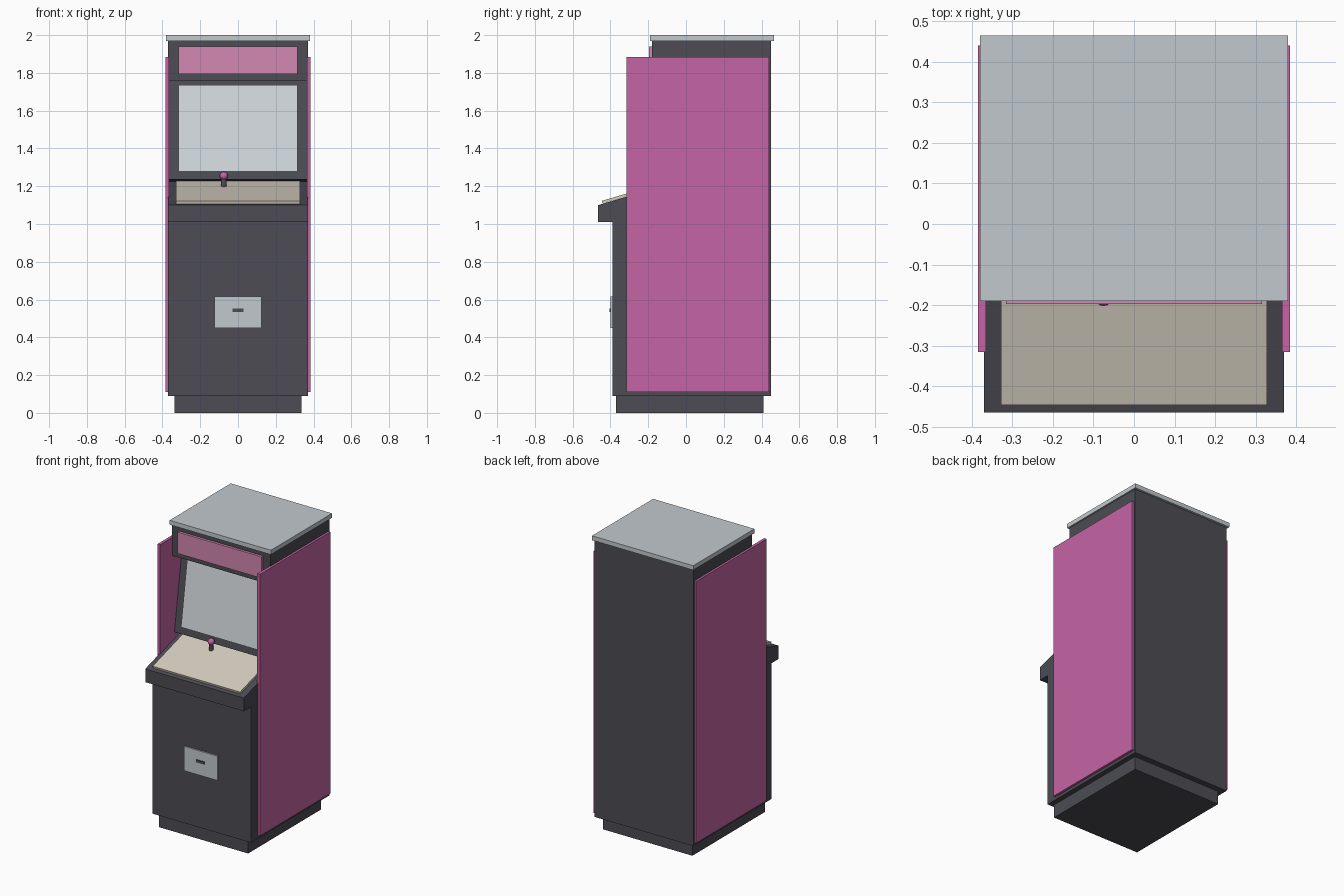
import bpy, bmesh
from mathutils import Vector

if "Cube" in bpy.data.objects:
    bpy.data.objects.remove(bpy.data.objects["Cube"], do_unlink=True)


def material(name, r, g, b):
    """Flat material from 0-255 sRGB values."""
    def lin(v):
        v /= 255
        return v / 12.92 if v <= 0.04045 else ((v + 0.055) / 1.055) ** 2.4
    colour = (lin(r), lin(g), lin(b), 1)
    m = bpy.data.materials.new(name)
    m.use_nodes = True
    m.diffuse_color = colour
    m.node_tree.nodes["Principled BSDF"].inputs["Base Color"].default_value = colour
    return m


CHARCOAL = material("charcoal", 76, 76, 84)
MAGENTA = material("magenta", 197, 101, 166)
ROSE = material("rose", 212, 135, 178)
STEEL = material("steel", 194, 201, 206)
GLASS = material("pale_glass", 208, 215, 219)
BEIGE = material("beige", 212, 204, 190)


def finish(bm, name, mat):
    bmesh.ops.recalc_face_normals(bm, faces=bm.faces)
    mesh = bpy.data.meshes.new(name)
    bm.to_mesh(mesh)
    bm.free()
    mesh.materials.append(mat)
    obj = bpy.data.objects.new(name, mesh)
    bpy.context.collection.objects.link(obj)
    return obj


def extrude(name, profile, x0, x1, mat):
    """Extrude a (y, z) outline from x0 to x1."""
    bm = bmesh.new()
    face = bm.faces.new([bm.verts.new((x0, y, z)) for y, z in profile])
    new = bmesh.ops.extrude_face_region(bm, geom=[face])["geom"]
    verts = [v for v in new if isinstance(v, bmesh.types.BMVert)]
    bmesh.ops.translate(bm, verts=verts, vec=(x1 - x0, 0, 0))
    return finish(bm, name, mat)


def box(name, x0, x1, y0, y1, z0, z1, mat):
    return extrude(name, [(y0, z0), (y1, z0), (y1, z1), (y0, z1)], x0, x1, mat)


def slab(name, start, end, half_width, thick, mat):
    """Thin plate lying on the sloped line from start to end (y, z)."""
    a, b = Vector(start), Vector(end)
    d = (b - a).normalized()
    n = Vector((-d.y, d.x)) * thick
    return extrude(name, [a, b, b + n, a + n], -half_width, half_width, mat)


# Cabinet body: front, control shelf, recessed tilted bezel, header
body = [(0.45, 0.09), (-0.39, 0.09), (-0.39, 1.01), (-0.465, 1.01),
        (-0.465, 1.10), (-0.04, 1.225), (-0.16, 1.235), (-0.08, 1.76),
        (-0.18, 1.76), (-0.18, 1.97), (0.45, 1.97)]
extrude("cabinet_body", body, -0.37, 0.37, CHARCOAL)
box("plinth", -0.335, 0.335, -0.37, 0.41, 0, 0.09, CHARCOAL)
box("top_cap", -0.38, 0.38, -0.19, 0.465, 1.97, 2.0, STEEL)

# Side panels
for side, s in (("left", 1), ("right", -1)):
    box(side + "_side_panel", s * 0.365, s * 0.385, -0.315, 0.44, 0.11, 1.885, MAGENTA)

# Header sign, screen and control surface
box("header_sign", -0.315, 0.315, -0.197, -0.18, 1.795, 1.94, ROSE)
slab("screen", (-0.153, 1.28), (-0.084, 1.735), 0.315, 0.008, GLASS)
slab("control_surface", (-0.442, 1.107), (-0.045, 1.224), 0.328, 0.016, BEIGE)

# Coin door and slot
box("coin_door", -0.125, 0.125, -0.40, -0.39, 0.45, 0.615, STEEL)
box("coin_slot", -0.03, 0.03, -0.406, -0.40, 0.535, 0.552, CHARCOAL)

# Joystick
STICK_X, STICK_Y = -0.075, -0.18
bm = bmesh.new()
bmesh.ops.create_cone(bm, cap_ends=True, segments=16, radius1=0.014, radius2=0.014, depth=0.08)
bmesh.ops.translate(bm, verts=bm.verts, vec=(STICK_X, STICK_Y, 1.215))
shaft = finish(bm, "joystick_shaft", CHARCOAL)
bm = bmesh.new()
bmesh.ops.create_uvsphere(bm, u_segments=16, v_segments=10, radius=0.022)
bmesh.ops.translate(bm, verts=bm.verts, vec=(STICK_X, STICK_Y, 1.255))
ball = finish(bm, "joystick_ball", MAGENTA)

bpy.ops.object.select_all(action="DESELECT")
for obj in (shaft, ball):
    obj.select_set(True)
bpy.context.view_layer.objects.active = ball
bpy.ops.object.shade_smooth_by_angle()
